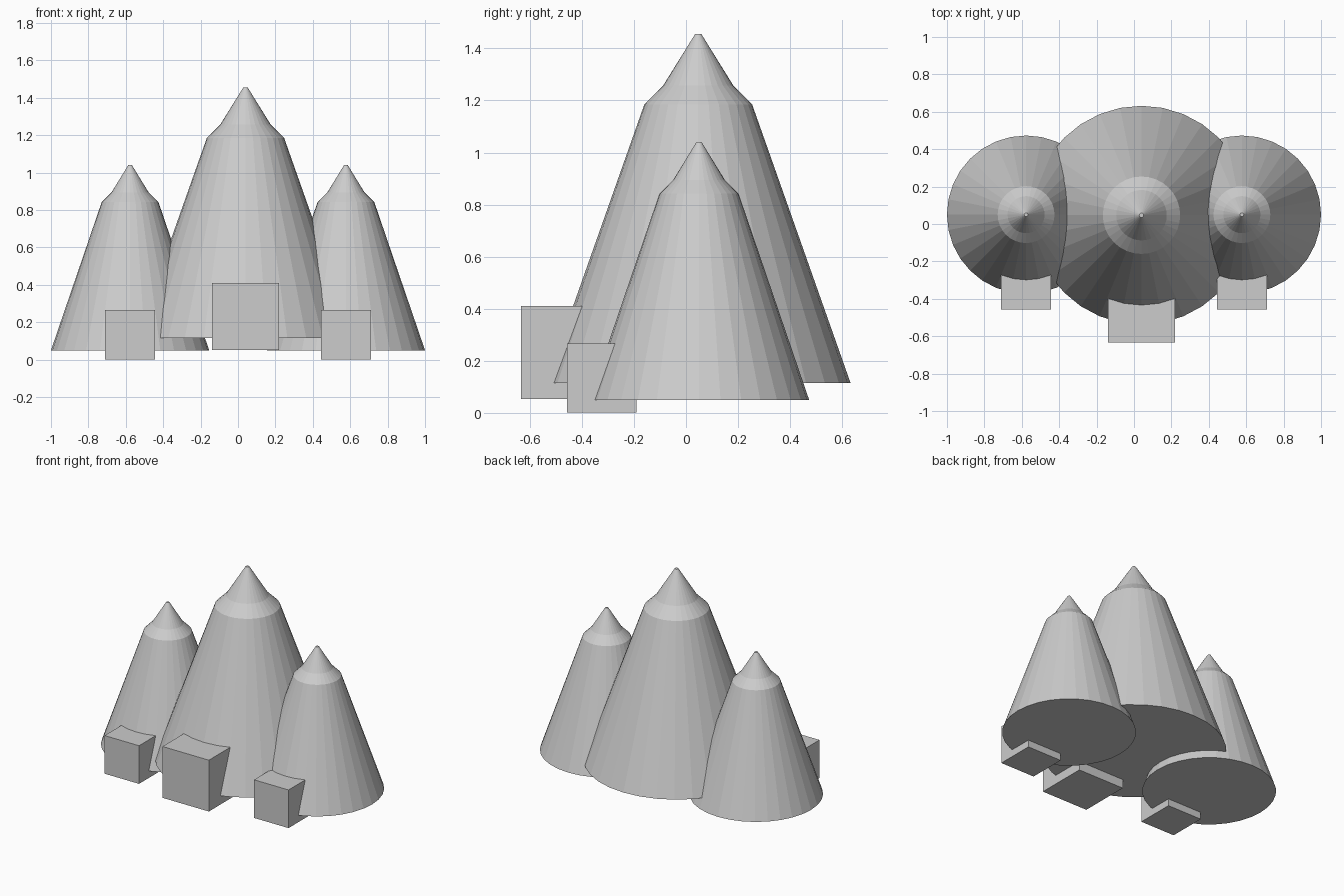
import bpy
import bmesh
import math
from mathutils import Matrix

cube = bpy.data.objects.get("Cube")
if cube:
    bpy.data.objects.remove(cube, do_unlink=True)

# Single plain grey
grey = bpy.data.materials.new("plain grey")
grey.use_nodes = True
colour = (0.604, 0.604, 0.604, 1)
grey.diffuse_color = colour
grey.node_tree.nodes["Principled BSDF"].inputs["Base Color"].default_value = colour

SIDES = 32


def finish(name, bm):
    bmesh.ops.recalc_face_normals(bm, faces=bm.faces)
    mesh = bpy.data.meshes.new(name)
    bm.to_mesh(mesh)
    bm.free()
    mesh.materials.append(grey)
    obj = bpy.data.objects.new(name, mesh)
    bpy.context.collection.objects.link(obj)
    return obj


def lathe(name, centre, profile):
    """Flat-faceted closed solid turned from (radius, height) pairs."""
    bm = bmesh.new()
    rings = []
    for r, z in profile:
        angles = [math.tau * i / SIDES for i in range(SIDES)]
        rings.append([bm.verts.new((r * math.cos(a), r * math.sin(a), z)) for a in angles])
    for low, high in zip(rings, rings[1:]):
        for i in range(SIDES):
            j = (i + 1) % SIDES
            bm.faces.new((low[i], low[j], high[j], high[i]))
    bm.faces.new(rings[0])
    bm.faces.new(rings[-1])
    finish(name, bm).location = (centre[0], centre[1], 0)


def block(name, centre, size):
    bm = bmesh.new()
    bmesh.ops.create_cube(bm, size=size, matrix=Matrix.Translation(centre))
    finish(name, bm)


# Tall central tent with pointed cap, and its entrance block
lathe("main_tent", (0.04, 0.047),
      [(0.585, 0.115), (0.207, 1.185), (0.135, 1.257), (0.012, 1.455)])
block("main_entrance", (0.04, -0.455, 0.232), 0.358)

# Two smaller tents either side, each with an entrance block
for side, x in (("right", -0.577), ("left", 0.577)):
    lathe(side + "_tent", (x, 0.05),
          [(0.423, 0.05), (0.152, 0.842), (0.099, 0.895), (0.01, 1.04)])
    block(side + "_entrance", (x, -0.324, 0.134), 0.266)
